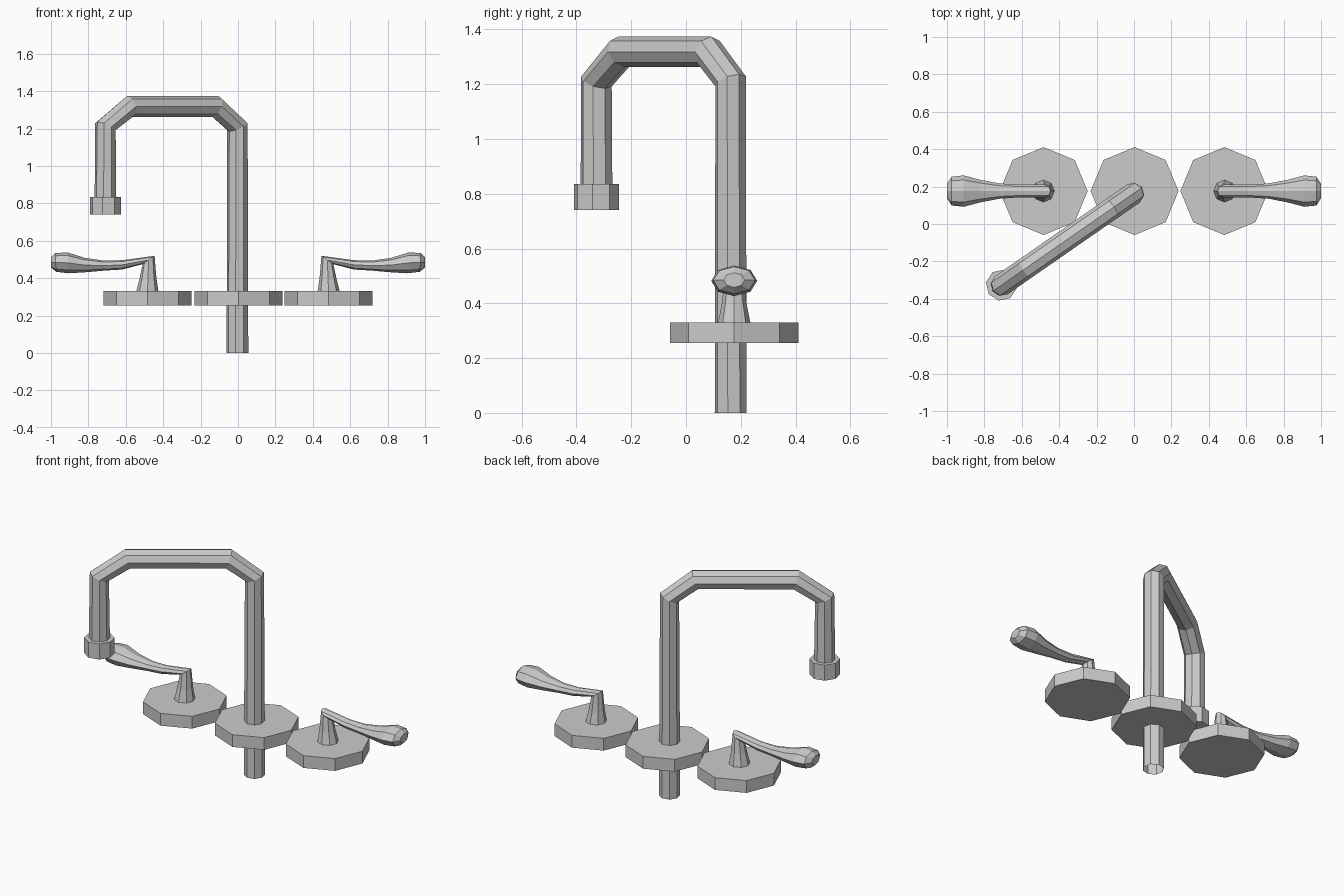
import bpy, bmesh
from math import cos, sin, radians, pi, atan2
from mathutils import Matrix, Vector

if "Cube" in bpy.data.objects:
    bpy.data.objects.remove(bpy.data.objects["Cube"])

SIDES = 8
BASE_Y = 0.176


def loft(name, rings, matrix, cap_start=True, cap_end=True):
    """Loft octagons along a path in the local XZ plane.
    Each ring: x, z, tilt in degrees, radius across, radius in plane."""
    bm = bmesh.new()
    loops = []
    for x, z, tilt, ru, rv in rings:
        a = radians(tilt)
        centre = Vector((x, 0, z))
        v = Vector((-cos(a), 0, sin(a))) * rv
        u = Vector((0, ru, 0))
        loops.append([bm.verts.new(centre + v * cos(2 * pi * i / SIDES) + u * sin(2 * pi * i / SIDES))
                      for i in range(SIDES)])
    for lo, hi in zip(loops, loops[1:]):
        for i in range(SIDES):
            j = (i + 1) % SIDES
            bm.faces.new((lo[i], lo[j], hi[j], hi[i]))
    if cap_start:
        bm.faces.new(loops[0])
    if cap_end:
        bm.faces.new(loops[-1])
    bm.transform(matrix)
    bmesh.ops.recalc_face_normals(bm, faces=bm.faces)
    mesh = bpy.data.meshes.new(name)
    bm.to_mesh(mesh)
    bm.free()
    obj = bpy.data.objects.new(name, mesh)
    bpy.context.collection.objects.link(obj)
    return obj


# Octagonal base plates
for name, x in (("left_plate", -0.483), ("centre_plate", 0.003), ("right_plate", 0.483)):
    loft(name, [(0, 0.255, 0, 0.235, 0.235), (0, 0.33, 0, 0.235, 0.235)],
         Matrix.Translation((x, BASE_Y, 0)))

# Swivelled gooseneck spout
swivel = Matrix.Translation((-0.003, 0.163, 0)) @ Matrix.Rotation(atan2(-0.49, -0.706), 4, 'Z')
R = 0.059
path = [(0, 0, 0), (0, 1.21, 26), (0.143, 1.318, 71),
        (0.70, 1.318, 109), (0.859, 1.21, 154), (0.859, 0.80, 180)]
loft("spout_pipe", [(x, z, t, R, R) for x, z, t in path], swivel, cap_start=False)

# Nozzle collar at the spout end
loft("spout_nozzle", [(0.859, 0.74, 0, 0.084, 0.084), (0.859, 0.835, 0, 0.084, 0.084)], swivel)

# Lever handles: tapered stem turning into a swelling grip
handle = [(0.485, 0.32, 0, 0.061, 0.061), (0.481, 0.40, 0, 0.045, 0.045),
          (0.478, 0.497, 35, 0.034, 0.039), (0.62, 0.471, 88, 0.034, 0.025),
          (0.72, 0.467, 90, 0.041, 0.027), (0.82, 0.470, 90, 0.060, 0.039),
          (0.91, 0.482, 93, 0.084, 0.056), (0.975, 0.484, 92, 0.077, 0.050),
          (1.0, 0.485, 90, 0.038, 0.027)]
for name, side in (("right_handle", 1), ("left_handle", -1)):
    loft(name, handle, Matrix.Translation((0, BASE_Y, 0)) @ Matrix.Diagonal((side, 1, 1, 1)))
